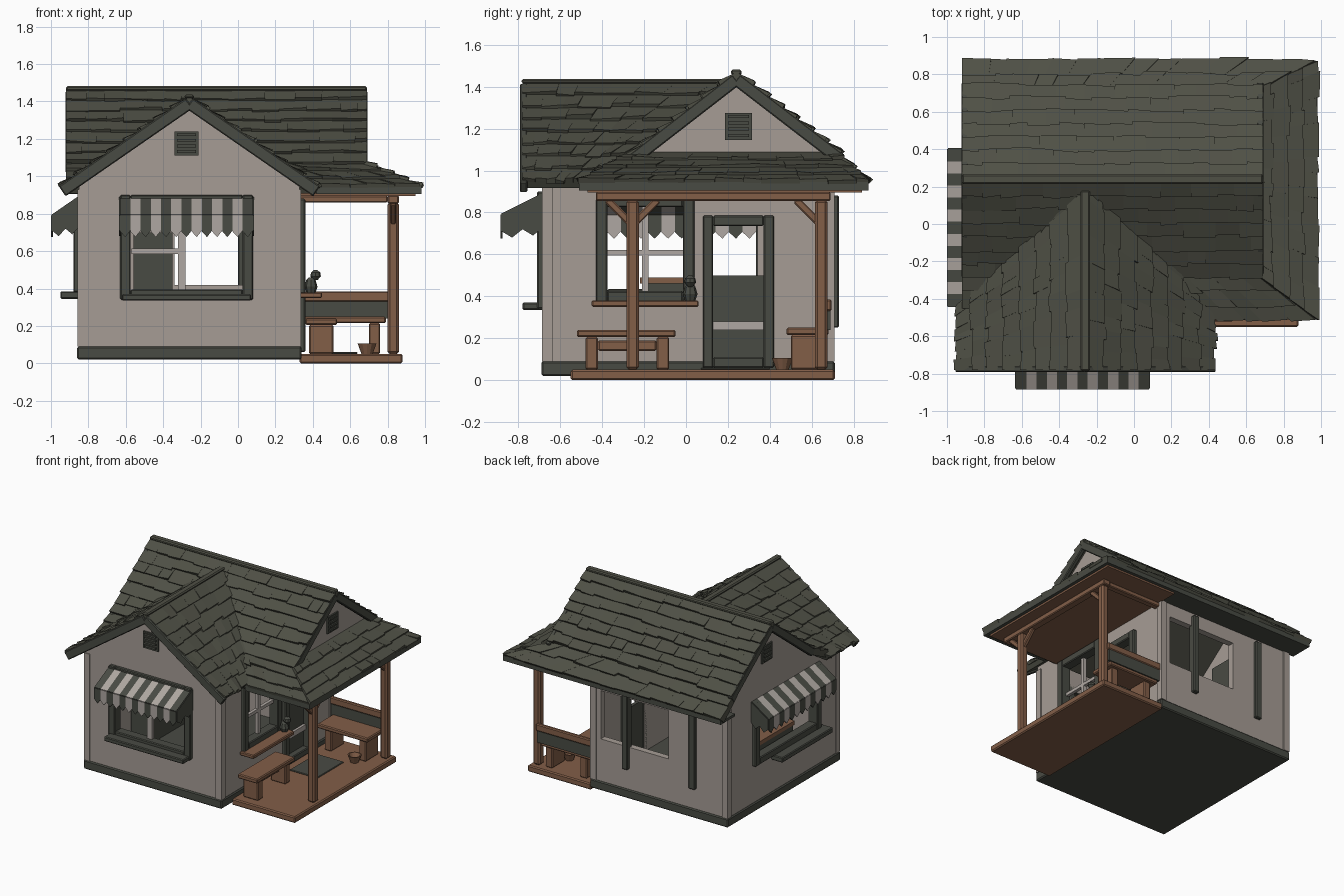
import bpy, bmesh, math, random
from mathutils import Vector

if "Cube" in bpy.data.objects:
    bpy.data.objects.remove(bpy.data.objects["Cube"])
random.seed(4)


def mat(name, r, g, b):
    m = bpy.data.materials.new(name)
    m.diffuse_color = (r, g, b, 1)
    m.use_nodes = True
    m.node_tree.nodes["Principled BSDF"].inputs["Base Color"].default_value = m.diffuse_color
    return m


PLASTER = mat("pale plaster", .38, .335, .30)
SHINGLE = mat("olive shingle", .078, .08, .06)
TRIM = mat("dark trim", .066, .07, .057)
WOOD = mat("brown wood", .225, .112, .064)
CLOTH = mat("pale cloth", .43, .39, .36)


def finish(name, bm, mats, bevel=0, thick=0):
    bmesh.ops.recalc_face_normals(bm, faces=bm.faces)
    me = bpy.data.meshes.new(name)
    bm.to_mesh(me)
    bm.free()
    for m in mats:
        me.materials.append(m)
    ob = bpy.data.objects.new(name, me)
    bpy.context.collection.objects.link(ob)
    if thick:
        s = ob.modifiers.new("thickness", 'SOLIDIFY')
        s.thickness, s.offset = thick, 0
    if bevel:
        b = ob.modifiers.new("bevel", 'BEVEL')
        b.width, b.segments = bevel, 1
    return ob


def hexa(bm, pts):
    v = [bm.verts.new(p) for p in pts]
    for f in ((0, 1, 2, 3), (4, 5, 6, 7), (0, 1, 5, 4), (1, 2, 6, 5), (2, 3, 7, 6), (3, 0, 4, 7)):
        bm.faces.new([v[i] for i in f])


WALLS = {"world": lambda u, d, z: (u, d, z),
         "front": lambda u, d, z: (u, -.68 - d, z), "back": lambda u, d, z: (u, .70 + d, z),
         "left": lambda u, d, z: (-.85 - d, u, z), "right": lambda u, d, z: (.33 + d, u, z)}


def boxes(name, m, items, wall="world", bevel=0):
    """Boxes given as (u0,u1,d0,d1,z0,z1) in the frame of a wall, d pointing outward."""
    bm, f = bmesh.new(), WALLS[wall]
    for a, b, c, d, e, g in items:
        hexa(bm, [f(u, w, z) for z in (e, g) for u, w in ((a, c), (b, c), (b, d), (a, d))])
    return finish(name, bm, [m], bevel)


def beam(name, m, p, q, size, bevel=.006):
    bm = bmesh.new()
    p, q = Vector(p), Vector(q)
    t = (q - p).normalized()
    s = t.cross(Vector((0, 0, 1)) if abs(t.z) < .95 else Vector((0, 1, 0))).normalized()
    w, h = s * size[0] / 2, s.cross(t) * size[1] / 2
    hexa(bm, [e + x * w + y * h for e in (p, q) for x, y in ((-1, -1), (1, -1), (1, 1), (-1, 1))])
    return finish(name, bm, [m], bevel)


def prism(name, m, outline, wall, depth):
    bm, f = bmesh.new(), WALLS[wall]
    a, b = [[bm.verts.new(f(u, d, z)) for u, z in outline] for d in (0, -depth)]
    bm.faces.new(a)
    bm.faces.new(b)
    for i in range(len(a)):
        j = (i + 1) % len(a)
        bm.faces.new((a[i], a[j], b[j], b[i]))
    return finish(name, bm, [m])


def wall_panel(wall, u0, u1, holes, z0=.05, z1=.97, t=.05):
    """Wall assembled from blocks around rectangular openings (u0,u1,z0,z1)."""
    us = sorted({u0, u1, *[x for h in holes for x in h[:2]]})
    zs = sorted({z0, z1, *[x for h in holes for x in h[2:]]})
    items = []
    for a, b in zip(us, us[1:]):
        for c, d in zip(zs, zs[1:]):
            if not any(h[0] <= a < h[1] and h[2] <= c < h[3] for h in holes):
                items.append((a, b, -t, 0, c, d))
    boxes(wall + "_wall", PLASTER, items, wall)


def frame(name, wall, u0, u1, z0, z1, w=.055, m=TRIM):
    boxes(name, m, [(u0, u0 + w, -.05, .03, z0, z1), (u1 - w, u1, -.05, .03, z0, z1),
                    (u0 + w, u1 - w, -.05, .028, z1 - w, z1), (u0 + w, u1 - w, -.05, .028, z0, z0 + w)],
          wall, .006)


def shingles(name, a, b, c, d, rows, thick=.04):
    """Roof slope: slab plus uneven courses; a-b is the upper edge, d-c the lower."""
    a, b, c, d = map(Vector, (a, b, c, d))
    n = (b - a).cross(d - a).normalized()
    n = n if n.z > 0 else -n
    P = lambda u, v, h: a.lerp(b, u).lerp(d.lerp(c, u), v) + n * h
    bm = bmesh.new()
    hexa(bm, [P(u, v, h) for h in (-thick, 0) for u, v in ((0, 0), (1, 0), (1, 1), (0, 1))])
    length = max((b - a).length, (c - d).length)
    for r in range(rows):
        u = 0
        while u < 1:
            u1 = min(1, u + random.uniform(.08, .2) / length)
            u1 = 1 if u1 > .97 else u1
            v0, v1 = r / rows, (r + 1 + random.uniform(-.02, .22)) / rows
            v1 = min(v1, 1.0 + random.uniform(0, .04))
            h0, h1 = [random.uniform(.012, .026) for _ in "ab"]
            hexa(bm, [P(u, v0, -.01), P(u1, v0, -.01), P(u1, v1, -.004), P(u, v1, -.004),
                      P(u, v0, .003), P(u1, v0, .003),
                      P(u1, v1 + random.uniform(-.1, .05) / rows, h1), P(u, v1, h0)])
            u = u1
    return finish(name, bm, [SHINGLE])


def awning(name, wall, u0, u1, stripes, out, top=.89):
    bm, f = bmesh.new(), WALLS[wall]
    lip = top - .1
    def face(k, *pts):
        bm.faces.new([bm.verts.new(f(*p)) for p in pts]).material_index = k
    w = (u1 - u0) / stripes
    for i in range(stripes):
        a, b, k = u0 + i * w, u0 + (i + 1) * w, i % 2
        face(k, (a, 0, top), (b, 0, top), (b, out, lip), (a, out, lip))
        face(k, (a, out, lip), (b, out, lip), (b, out, lip - .08), ((a + b) / 2, out, lip - .115), (a, out, lip - .085))
    for u in (u0, u1):
        face(0, (u, 0, top), (u, out, lip), (u, out, lip - .08), (u, out * .75, lip - .11),
             (u, out * .5, lip - .07), (u, out * .25, lip - .1), (u, 0, lip - .06))
    finish(name, bm, [TRIM, CLOTH], thick=.01)


# House shell
boxes("foundation", TRIM, [(-.86, .34, -.69, .71, .02, .09)], bevel=.008)
wall_panel("front", -.85, .33, [(-.58, .03, .39, .85)])
wall_panel("back", -.85, .33, [(-.34, .25, .42, .80)])
wall_panel("left", -.68, .70, [(-.38, .34, .42, .84)])
wall_panel("right", -.68, .70, [(-.38, 0, .42, .84), (.12, .38, .09, .74)])
prism("front_gable_wall", PLASTER, [(-.85, .97), (.33, .97), (.33, .98), (-.26, 1.39), (-.85, .98)], "front", .05)
prism("left_gable_wall", PLASTER, [(-.45, .95), (.70, .95), (.70, 1.08), (.24, 1.42), (-.27, 1.04)], "left", .05)
bm_gable = prism("porch_gable_wall", PLASTER, [(-.24, 1.05), (.72, 1.05), (.24, 1.42)], "right", .05)
bm_gable.location.x = .31
boxes("corner_boards", PLASTER, [(u, u + .05, w, w + .05, .09, .93) for u in (-.858, .288) for w in (-.688, .658)])

# Roof: main gable, surrounding skirt, front gable
L, R = -.92, .69
for nm, y, z in (("north", .73, 1.085), ("south", -.27, 1.07)):
    shingles("main_roof_" + nm, (L, .24, 1.465), (R, .24, 1.465), (R, y, z), (L, y, z), 7)
shingles("skirt_north", (L, .70, 1.09), (.64, .70, 1.09), (.975, .87, .945), (L, .87, .945), 2)
shingles("skirt_south", (L, -.26, 1.07), (.64, -.26, 1.07), (.975, -.51, .945), (L, -.51, .945), 3)
shingles("skirt_porch", (.64, -.26, 1.085), (.64, .72, 1.085), (.975, .87, .945), (.975, -.51, .945), 4)
for nm, x in (("left", -.94), ("right", .42)):
    shingles("front_roof_" + nm, (-.26, -.78, 1.42), (-.26, .2, 1.42), (x, -.43, .95), (x, -.78, .95), 8)
boxes("main_ridge_cap", SHINGLE, [(L, R, .215, .265, 1.455, 1.482)], bevel=.008)
boxes("front_ridge_cap", SHINGLE, [(-.285, -.235, -.785, .18, 1.415, 1.437)], bevel=.008)
for x in (-.94, .42):
    beam("front_barge_board", TRIM, (-.26, -.775, 1.39), (x, -.775, .92), (.035, .065))
for y, z in ((.74, 1.05), (-.27, 1.04)):
    beam("porch_barge_board", TRIM, (.675, .24, 1.435), (.675, y, z), (.035, .06))
    beam("left_barge_board", TRIM, (-.905, .24, 1.435), (-.905, y, z), (.035, .06))
boxes("eave_fascia", TRIM, [(.955, .98, -.51, .87, .905, .945), (.42, .96, -.51, -.485, .905, .945),
                            (-.91, .96, .845, .87, .905, .945), (-.91, .33, .69, .85, .905, .925)])

# Gable vents
for wall, u, z, d in (("front", -.275, 1.175, 0), ("right", .25, 1.21, .31), ("left", .22, 1.21, 0)):
    boxes(wall + "_vent", TRIM, [(u - .065, u + .065, d, d + .012, z - .065, z + .065)]
          + [(u - .05, u + .05, d, d + .022, z + k, z + k + .015) for k in (-.05, -.02, .01, .04)], wall)

# Front window
frame("front_window_frame", "front", -.63, .08, .34, .90)
boxes("front_window_bars", CLOTH, [(-.32, -.28, -.035, -.01, .39, .85), (-.57, -.32, -.035, -.01, .585, .615)], "front")
boxes("front_shelf", TRIM, [(-.62, .07, 0, .10, .335, .37)], "front", .006)
awning("front_awning", "front", -.63, .08, 13, .20)

# Left window
frame("left_window_frame", "left", -.43, .39, .38, .88)
boxes("left_shelf", TRIM, [(-.47, .16, 0, .10, .345, .385)], "left", .006)
awning("left_awning", "left", -.44, .40, 13, .145)

# Back window
boxes("back_window_posts", TRIM, [(.0, .05, -.03, .03, .25, .88), (-.585, -.53, 0, .03, .25, .88)], "back", .006)

# Porch side window and door
frame("porch_window_frame", "right", -.43, .04, .37, .88)
boxes("porch_window_bars", CLOTH, [(-.21, -.18, -.035, -.01, .42, .84), (-.38, 0, -.035, -.01, .595, .62)], "right")
boxes("porch_window_shelf", WOOD, [(-.45, .06, .0, .12, .35, .38)], "right", .006)
frame("door_frame", "right", .08, .42, .06, .785, .05)
boxes("door_lower_panel", TRIM, [(.12, .38, -.045, -.02, .09, .50)], "right")
boxes("door_rail", CLOTH, [(.13, .37, -.02, .0, .24, .28)], "right")

# Counter and cupboard inside
boxes("counter", TRIM, [(-.79, -.62, -.2, .55, .09, .46), (-.56, -.35, .45, .64, .09, .70)])
boxes("counter_top", WOOD, [(-.79, -.58, -.22, .57, .46, .49)])

# Porch deck, posts, beams, ceiling
boxes("porch_floor", WOOD, [(.33, .88, -.55, .71, 0, .05)], bevel=.008)
boxes("porch_ceiling", WOOD, [(.33, .95, -.47, .84, .895, .91)])
boxes("porch_beams", WOOD, [(.80, .86, -.43, .69, .855, .897), (.33, .80, .63, .68, .86, .896)], bevel=.006)
for y in (-.255, .645):
    boxes("porch_post", WOOD, [(.80, .86, y - .03, y + .03, .05, .86)], bevel=.012)
for dy in (-.12, .12):
    beam("post_brace", WOOD, (.83, -.255, .74), (.83, -.255 + dy, .86), (.03, .035))
beam("post_brace", WOOD, (.83, .645, .74), (.83, .525, .86), (.03, .035))

# Benches
boxes("side_bench", WOOD, [(.36, .53, -.52, -.05, .205, .24), (.38, .51, -.48, -.42, .05, .205),
                           (.38, .51, -.14, -.08, .05, .205), (.43, .46, -.42, -.14, .14, .19)], bevel=.007)
boxes("back_bench", WOOD, [(.35, .79, .48, .68, .215, .25), (.40, .46, .50, .66, .05, .215),
                           (.70, .76, .50, .66, .05, .215), (.33, .82, .665, .695, .33, .385)], bevel=.007)
boxes("back_bench_panel", TRIM, [(.34, .81, .67, .69, .24, .33)])


# Small round props: door mat, bowl, ornament
def lathe(name, m, at, profile, sides=12):
    bm = bmesh.new()
    rings = [[bm.verts.new((at[0] + r * math.cos(i * math.tau / sides),
                            at[1] + r * math.sin(i * math.tau / sides), at[2] + z))
              for i in range(sides)] for r, z in profile]
    for p, q in zip(rings, rings[1:]):
        for i in range(sides):
            bm.faces.new((p[i], p[i - 1], q[i - 1], q[i]))
    bm.faces.new(rings[0])
    bm.faces.new(rings[-1])
    finish(name, bm, [m])


boxes("door_mat", TRIM, [(.40, .64, .07, .40, .05, .06)], bevel=.004)
lathe("bowl", WOOD, (.69, .46, .05), [(.03, 0), (.05, .055), (.042, .055), (.025, .02)])
lathe("ornament_body", TRIM, (.39, .02, .38), [(.025, 0), (.035, .03), (.025, .065), (.012, .08)], 8)
lathe("ornament_head", TRIM, (.415, .02, .445), [(.01, 0), (.028, .02), (.025, .04), (.008, .055)], 8)
